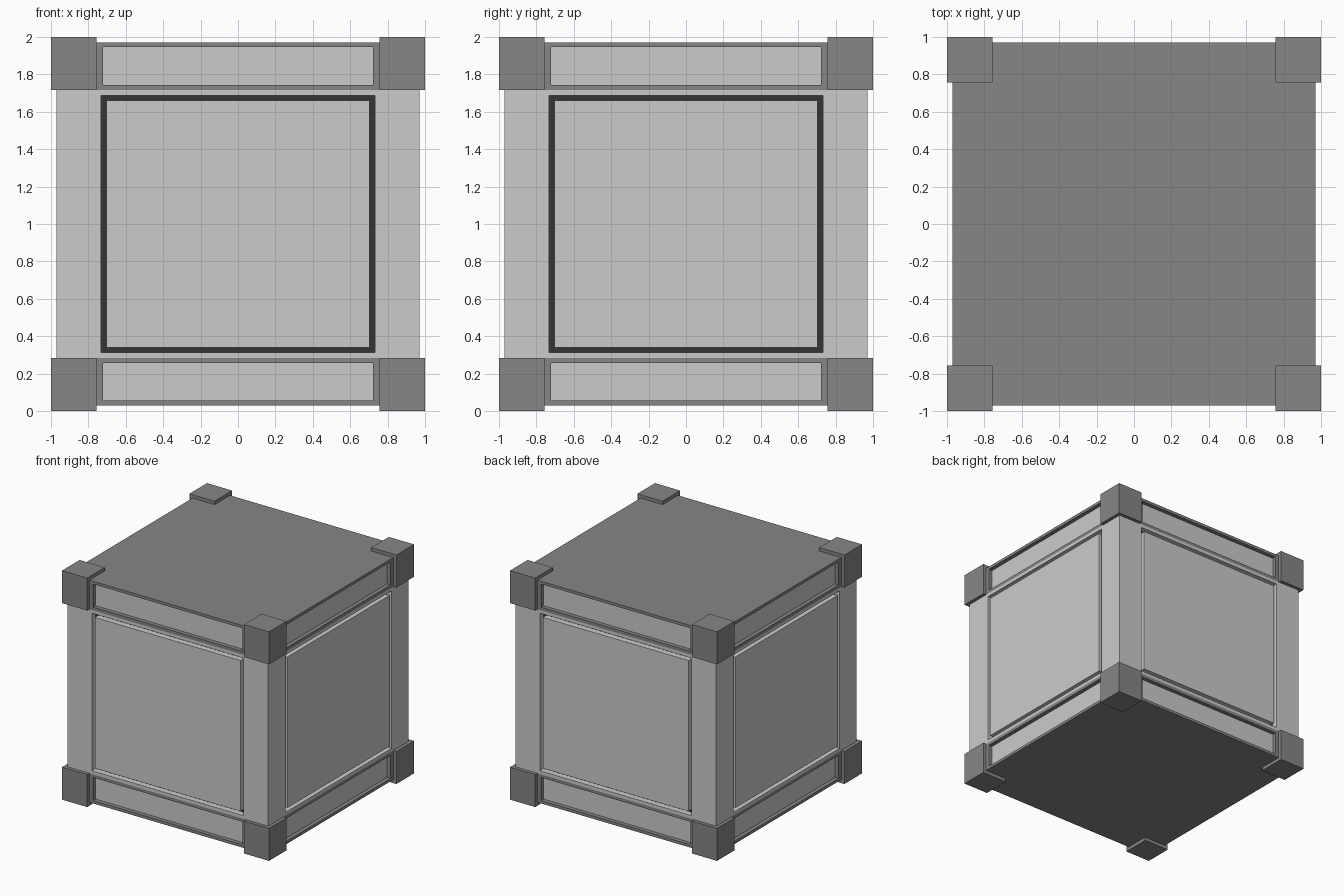
import bpy, bmesh
from mathutils import Vector

if "Cube" in bpy.data.objects:
    bpy.data.objects.remove(bpy.data.objects["Cube"])

HALF = 0.97      # half width of the body and trim
TRIM = 0.284     # height of the corner blocks / top of the lower trim


def material(name, g):
    m = bpy.data.materials.new(name)
    m.diffuse_color = (g, g, g, 1)
    m.use_nodes = True
    m.node_tree.nodes["Principled BSDF"].inputs["Base Color"].default_value = m.diffuse_color
    return m


light = material("light_grey", 0.8)
dark = material("dark_grey", 0.24)
black = material("groove_black", 0.035)


def finish(bm, name, mats):
    bmesh.ops.recalc_face_normals(bm, faces=bm.faces[:])
    me = bpy.data.meshes.new(name)
    bm.to_mesh(me)
    bm.free()
    for m in mats:
        me.materials.append(m)
    ob = bpy.data.objects.new(name, me)
    bpy.context.collection.objects.link(ob)
    return ob


def box(lo, hi):
    bm = bmesh.new()
    bmesh.ops.create_cube(bm, size=1)
    lo, hi = Vector(lo), Vector(hi)
    for v in bm.verts:
        v.co = (lo + hi) / 2 + Vector(a * b for a, b in zip(v.co, hi - lo))
    bm.normal_update()
    return bm


def step(bm, face, n, w, z0, z1, depth):
    """Inset a side face to a given rectangle and depth; returns the rim faces."""
    rim = bmesh.ops.inset_individual(bm, faces=[face], thickness=0.005)["faces"]
    t = Vector((-n.y, n.x, 0))
    mid = face.calc_center_median().z
    for v in face.verts:
        p = n * (HALF - depth) + t * (w if v.co.dot(t) > 0 else -w)
        p.z = z1 if v.co.z > mid else z0
        v.co = p
    bm.normal_update()
    return rim


def panelled(name, z0, z1, steps, mats, rim_mats, inner_mat):
    """Box whose four sides get a series of rectangular steps."""
    bm = box((-HALF, -HALF, z0), (HALF, HALF, z1))
    for f in [f for f in bm.faces if abs(f.normal.z) < 0.5]:
        n = f.normal.copy()
        for s, mi in zip(steps, rim_mats):
            for r in step(bm, f, n, *s):
                if r is not f:
                    r.material_index = mi
        f.material_index = inner_mat
    return finish(bm, name, mats)


# Body with a square groove around each side panel
outer, inner = (0.733, 0.312, 1.688), (0.704, 0.341, 1.659)
panelled("crate_body", TRIM, 2 - TRIM,
         [(*outer, 0), (*outer, 0.05), (*inner, 0.05), (*inner, 0)],
         [light, black], [0, 0, 1, 0], 0)

# Lower and upper trim with a long recessed panel on each side
for name, z0, z1, a, b in (("lower_trim", 0.03, TRIM, 0.055, 0.256),
                           ("upper_trim", 2 - TRIM, 1.97, 1.744, 1.945)):
    panelled(name, z0, z1, [(0.722, a, b, 0), (0.722, a, b, 0.035)],
             [dark, light], [0, 0], 1)

# Eight corner blocks
for zn, z0, z1 in (("lower", 0, TRIM), ("upper", 2 - TRIM, 2)):
    for yn, sy in (("front", -1), ("back", 1)):
        for xn, sx in (("left", -1), ("right", 1)):
            xs, ys = sorted((sx * 0.757, sx)), sorted((sy * 0.757, sy))
            finish(box((xs[0], ys[0], z0), (xs[1], ys[1], z1)),
                   f"corner_{zn}_{yn}_{xn}", [dark])
